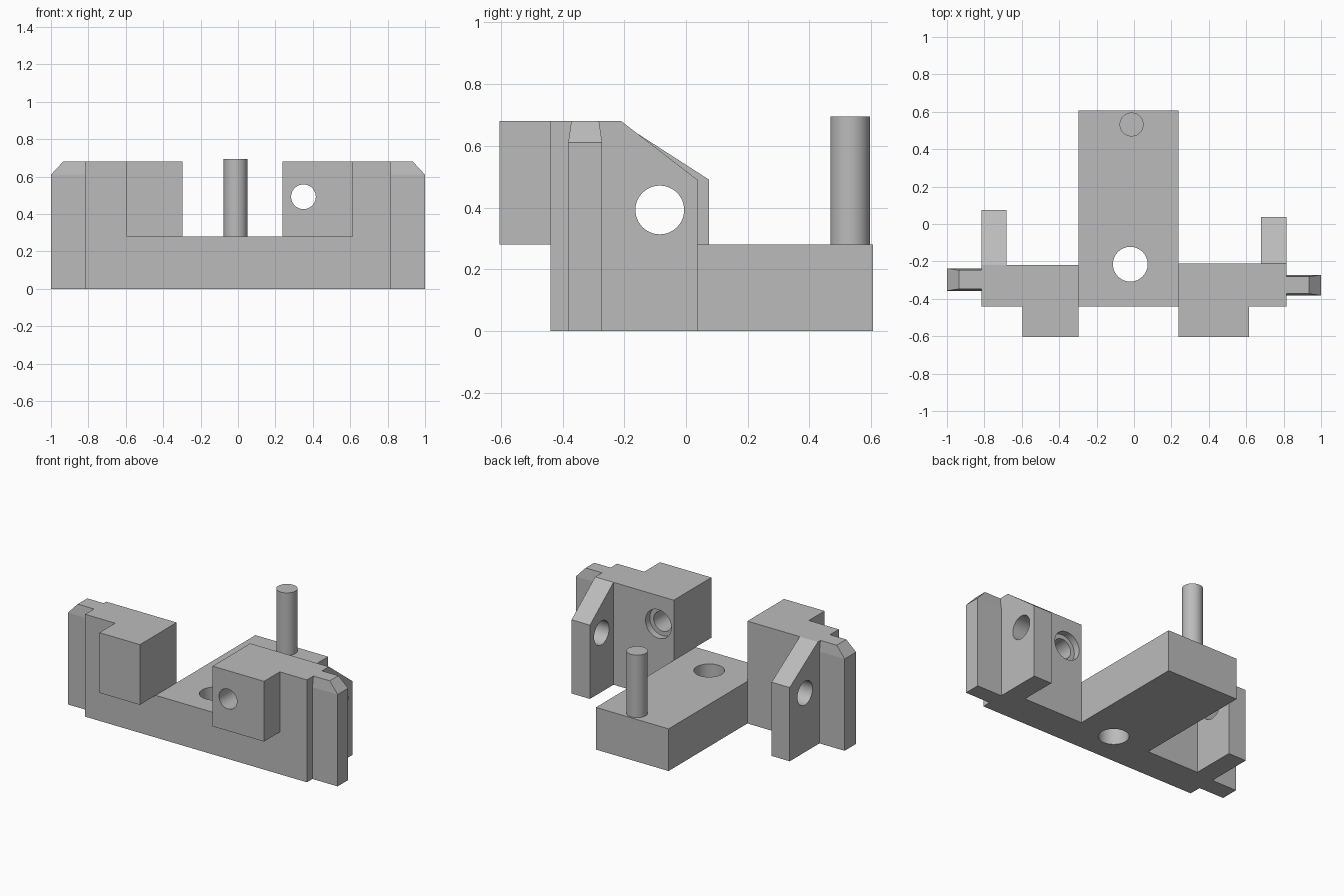
import bpy, bmesh, math
from mathutils import Matrix, Vector

cube = bpy.data.objects.get("Cube")
if cube:
    bpy.data.objects.remove(cube, do_unlink=True)

gray = bpy.data.materials.new("plain_gray")
gray.use_nodes = True
COLOR = (0.5, 0.5, 0.5, 1)
gray.diffuse_color = COLOR
gray.node_tree.nodes["Principled BSDF"].inputs["Base Color"].default_value = COLOR

FLOOR, TOP, FRONT = 0.28, 0.68, -0.44


def finish(name, bm):
    bmesh.ops.recalc_face_normals(bm, faces=bm.faces)
    mesh = bpy.data.meshes.new(name)
    bm.to_mesh(mesh)
    bm.free()
    mesh.materials.append(gray)
    ob = bpy.data.objects.new(name, mesh)
    bpy.context.collection.objects.link(ob)
    return ob


def box(name, xs, ys, zs):
    bm = bmesh.new()
    bmesh.ops.create_cube(bm, size=1)
    for v in bm.verts:
        v.co = Vector(r[0] if c < 0 else r[1] for c, r in zip(v.co, (xs, ys, zs)))
    return finish(name, bm)


def cylinder(name, start, end, radius):
    a, b = Vector(start), Vector(end)
    turn = (b - a).to_track_quat('Z', 'Y').to_matrix().to_4x4()
    bm = bmesh.new()
    bmesh.ops.create_cone(bm, cap_ends=True, segments=48, radius1=radius, radius2=radius,
                          depth=(b - a).length, matrix=Matrix.Translation((a + b) / 2) @ turn)
    return finish(name, bm)


def smooth(ob):
    bpy.ops.object.select_all(action='DESELECT')
    ob.select_set(True)
    bpy.context.view_layer.objects.active = ob
    bpy.ops.object.shade_smooth_by_angle(angle=math.radians(30))


def drill(ob, start, end, radius):
    cutter = cylinder("drill_cutter", start, end, radius)
    cutter.hide_render = True
    mod = ob.modifiers.new("hole", 'BOOLEAN')
    mod.operation, mod.solver, mod.object = 'DIFFERENCE', 'EXACT', cutter
    bpy.ops.object.select_all(action='DESELECT')
    ob.select_set(True)
    bpy.context.view_layer.objects.active = ob
    bpy.ops.object.modifier_apply(modifier=mod.name)
    bpy.data.objects.remove(cutter, do_unlink=True)


def rib(name, xs, back, tip):
    # Upright gusset with a sloped top
    profile = [(back, 0), (tip, 0), (tip, 0.49), (back, TOP)]
    bm = bmesh.new()
    face = bm.faces.new([bm.verts.new((xs[0], y, z)) for y, z in profile])
    out = bmesh.ops.extrude_face_region(bm, geom=[face])
    moved = [g for g in out["geom"] if isinstance(g, bmesh.types.BMVert)]
    bmesh.ops.translate(bm, verts=moved, vec=(xs[1] - xs[0], 0, 0))
    ob = finish(name, bm)
    drill(ob, (xs[0] - 0.1, -0.085, 0.392), (xs[1] + 0.1, -0.085, 0.392), 0.079)
    smooth(ob)


def fin(name, side, y0, y1):
    # End tab with a bevelled outer top corner and slightly tapered cap
    bm = bmesh.new()
    rings = []
    for z, dx, dy in ((0, 0, 0), (0.61, 0, 0), (TOP, 0.065, 0.01)):
        tip = side * (1 - dx)
        root = side * 0.815
        rings.append([bm.verts.new((x, y, z)) for x, y in
                      ((root, y0 + dy), (tip, y0 + dy), (tip, y1 - dy), (root, y1 - dy))])
    bm.faces.new(rings[0])
    bm.faces.new(rings[-1])
    for low, high in zip(rings, rings[1:]):
        for i in range(4):
            j = (i + 1) % 4
            bm.faces.new((low[i], low[j], high[j], high[i]))
    finish(name, bm)


# Central tongue with a vertical hole, and its pin
tongue = box("base_tongue", (-0.297, 0.237), (FRONT, 0.607), (0, FLOOR))
drill(tongue, (-0.02, -0.215, -0.1), (-0.02, -0.215, 0.5), 0.093)
smooth(tongue)
pin = cylinder("pin", (-0.013, 0.532, FLOOR), (-0.013, 0.532, 0.695), 0.064)
smooth(pin)

# Upright walls, front blocks, gussets and end tabs
right_wall = box("right_wall", (-0.815, -0.297), (FRONT, -0.22), (0, TOP))
left_wall = box("left_wall", (0.237, 0.815), (FRONT, -0.21), (0, TOP))
right_block = box("right_front_block", (-0.595, -0.297), (-0.605, FRONT), (FLOOR, TOP))
left_block = box("left_front_block", (0.237, 0.615), (-0.605, FRONT), (FLOOR, TOP))
rib("right_rib", (-0.815, -0.682), -0.22, 0.075)
rib("left_rib", (0.68, 0.815), -0.21, 0.037)
fin("right_fin", -1, -0.357, -0.237)
fin("left_fin", 1, -0.382, -0.272)

# Stepped bolt hole through the left wall and block
for part in (left_wall, left_block):
    drill(part, (0.35, -0.8, 0.492), (0.35, 0, 0.492), 0.066)
drill(left_wall, (0.35, -0.255, 0.492), (0.35, 0, 0.492), 0.095)
for part in (left_wall, left_block):
    smooth(part)
